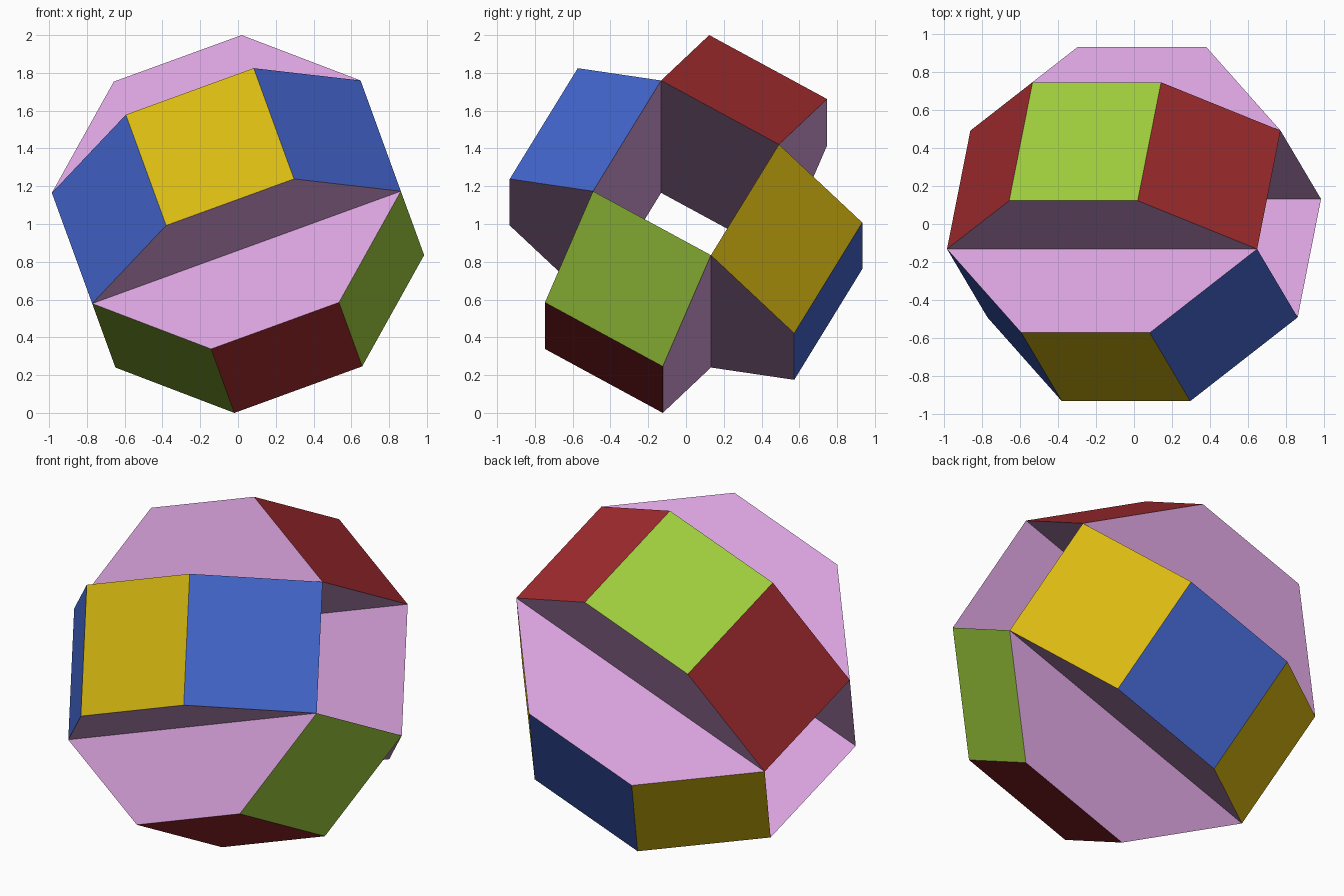
import bpy
import bmesh
import math
from mathutils import Matrix, Vector

cube = bpy.data.objects.get("Cube")
if cube:
    bpy.data.objects.remove(cube, do_unlink=True)


def material(name, rgb):
    """Flat material from 0-255 sRGB, stored as linear values."""
    lin = [c / 255 / 12.92 if c / 255 <= 0.04045
           else ((c / 255 + 0.055) / 1.055) ** 2.4 for c in rgb]
    mat = bpy.data.materials.new(name)
    mat.use_nodes = True
    mat.diffuse_color = (*lin, 1)
    bsdf = mat.node_tree.nodes["Principled BSDF"]
    bsdf.inputs["Base Color"].default_value = (*lin, 1)
    bsdf.inputs["Roughness"].default_value = 0.8
    return mat


plum = material("plum", (215, 160, 218))
yellow = material("yellow", (217, 185, 17))
blue = material("blue", (68, 102, 206))
green = material("green", (157, 202, 60))
red = material("red", (164, 44, 47))

HEIGHT = 0.5094                       # prism height = tunnel half diagonal
EDGE = HEIGHT * math.sqrt(2)          # side of every coloured square
BASE = EDGE * (1 + math.sqrt(2))      # long base of each half octagon
TILT = Matrix.Translation((0, 0, 1)) @ Matrix.Rotation(math.radians(-20), 4, 'Y')


def half_octagon_prism(name, turn, middle, ends):
    """Prism on one wall of the square tunnel, turned about the tunnel axis."""
    z0, z1 = EDGE / 2, EDGE / 2 + HEIGHT
    profile = [(-BASE / 2, z0), (BASE / 2, z0), (EDGE / 2, z1), (-EDGE / 2, z1)]
    bm = bmesh.new()
    trapezoid = bm.faces.new([bm.verts.new((x, -EDGE / 2, z)) for x, z in profile])
    side = bmesh.ops.extrude_face_region(bm, geom=[trapezoid])
    moved = [v for v in side["geom"] if isinstance(v, bmesh.types.BMVert)]
    bmesh.ops.translate(bm, verts=moved, vec=Vector((0, EDGE, 0)))
    # the extrusion keeps the first trapezoid, so the prism is closed
    bmesh.ops.recalc_face_normals(bm, faces=bm.faces)

    # colour by direction: outer square, slanted end squares, the rest plum
    for face in bm.faces:
        if face.normal.z > 0.9:
            face.material_index = 1
        elif abs(face.normal.x) > 0.5:
            face.material_index = 2
        else:
            face.material_index = 0

    mesh = bpy.data.meshes.new(name)
    bm.to_mesh(mesh)
    bm.free()
    for mat in (plum, middle, ends):
        mesh.materials.append(mat)
    mesh.transform(TILT @ Matrix.Rotation(math.radians(turn), 4, 'X'))
    obj = bpy.data.objects.new(name, mesh)
    bpy.context.collection.objects.link(obj)
    return obj


# four prisms around the open square tunnel
half_octagon_prism("front_prism", 60, yellow, blue)
half_octagon_prism("top_prism", -30, green, red)
half_octagon_prism("bottom_prism", 150, red, green)
half_octagon_prism("back_prism", 240, blue, yellow)
